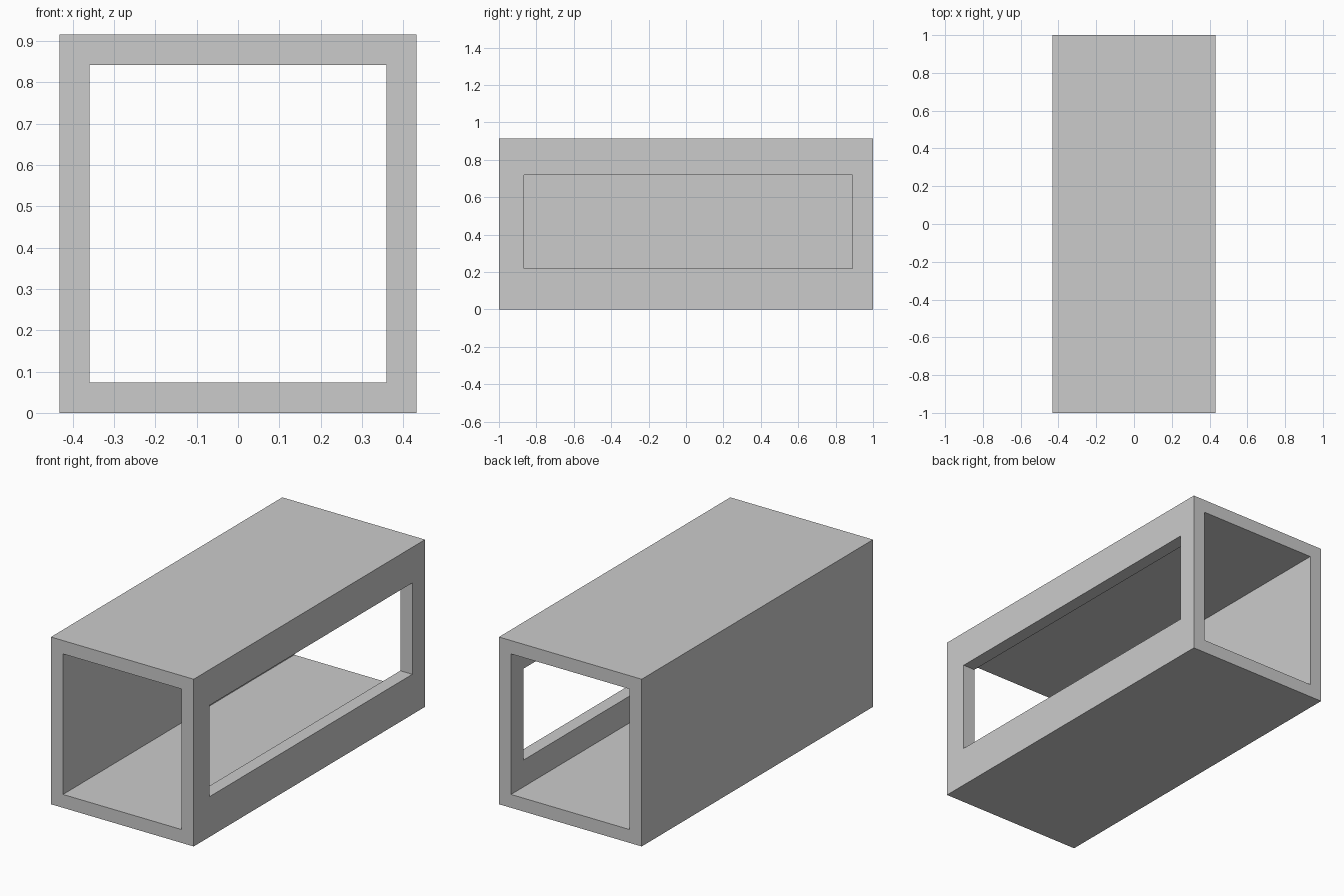
import bpy

if "Cube" in bpy.data.objects:
    bpy.data.objects.remove(bpy.data.objects["Cube"], do_unlink=True)

WIDTH, LENGTH, HEIGHT, WALL = 0.864, 2.0, 0.915, 0.073


def box(name, low, high):
    """Axis-aligned box between two corners, with its scale applied."""
    centre = [(a + b) / 2 for a, b in zip(low, high)]
    bpy.ops.mesh.primitive_cube_add(size=1, location=centre)
    obj = bpy.context.object
    obj.name = name
    obj.scale = [b - a for a, b in zip(low, high)]
    bpy.ops.object.transform_apply(location=True, rotation=False, scale=True)
    return obj


def cut(target, cutter):
    """Subtract the cutter from the target, then discard the cutter."""
    cutter.hide_render = True
    mod = target.modifiers.new(cutter.name, "BOOLEAN")
    mod.operation = "DIFFERENCE"
    mod.solver = "EXACT"
    mod.object = cutter
    bpy.context.view_layer.objects.active = target
    bpy.ops.object.modifier_apply(modifier=mod.name)
    bpy.data.objects.remove(cutter, do_unlink=True)


# Material
grey = bpy.data.materials.new("light grey")
grey.use_nodes = True
colour = (0.6, 0.6, 0.6, 1)
grey.diffuse_color = colour
grey.node_tree.nodes["Principled BSDF"].inputs["Base Color"].default_value = colour

# Outer shell
x, y = WIDTH / 2, LENGTH / 2
shell = box("tunnel_shell", (-x, -y, 0), (x, y, HEIGHT))

# Passage open at both ends
cut(shell, box("passage_cutter", (WALL - x, -y - 0.1, WALL),
               (x - WALL, y + 0.1, HEIGHT - WALL)))

# Long window through the +x wall only
cut(shell, box("window_cutter", (0, -0.865, 0.22), (x + 0.1, 0.89, 0.72)))

shell.data.materials.clear()
shell.data.materials.append(grey)
for face in shell.data.polygons:
    face.material_index = 0
    face.use_smooth = False
